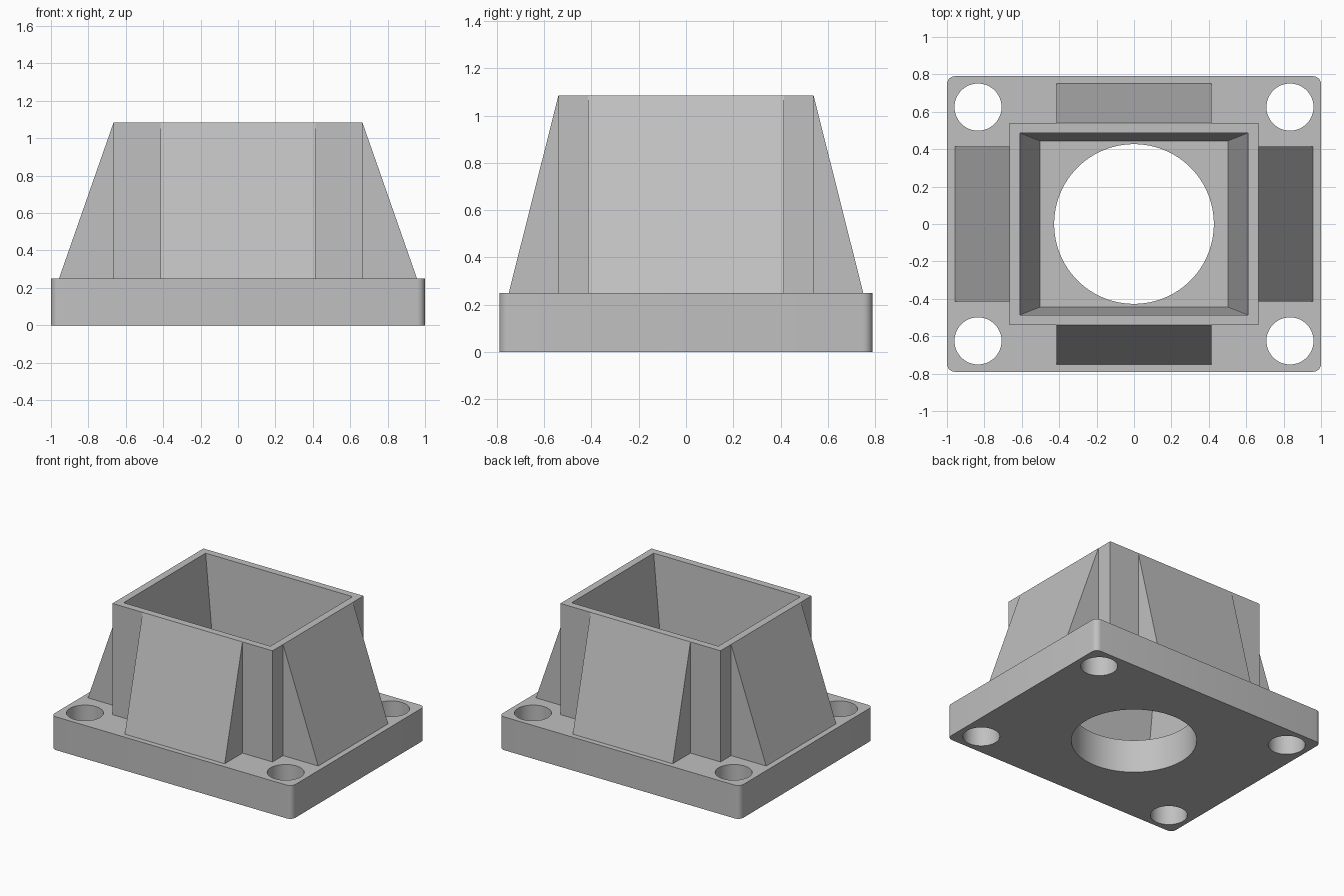
import bpy
import bmesh
from math import radians

cube = bpy.data.objects.get("Cube")
if cube:
    bpy.data.objects.remove(cube)

grey = bpy.data.materials.new("plain grey")
grey.use_nodes = True
COLOUR = (0.53, 0.53, 0.53, 1)
grey.diffuse_color = COLOUR
grey.node_tree.nodes["Principled BSDF"].inputs["Base Color"].default_value = COLOUR

PLATE_TOP, RIM = 0.25, 1.085
WALL_X, WALL_Y = 0.665, 0.54
RIB_HALF = 0.415


def add_object(name, bm):
    bmesh.ops.recalc_face_normals(bm, faces=bm.faces)
    mesh = bpy.data.meshes.new(name)
    bm.to_mesh(mesh)
    bm.free()
    mesh.materials.append(grey)
    obj = bpy.data.objects.new(name, mesh)
    bpy.context.collection.objects.link(obj)
    return obj


def apply_modifiers(obj):
    bpy.ops.object.select_all(action='DESELECT')
    obj.select_set(True)
    bpy.context.view_layer.objects.active = obj
    for mod in list(obj.modifiers):
        bpy.ops.object.modifier_apply(modifier=mod.name)


def cylinder(bm, x, y, radius, sides):
    made = bmesh.ops.create_cone(bm, cap_ends=True, segments=sides, radius1=radius,
                                 radius2=radius, depth=1)
    bmesh.ops.translate(bm, verts=made["verts"], vec=(x, y, 0))


# Base plate with rounded corners
bm = bmesh.new()
bmesh.ops.create_cube(bm, size=1)
bmesh.ops.scale(bm, verts=bm.verts, vec=(2, 1.58, PLATE_TOP))
bmesh.ops.translate(bm, verts=bm.verts, vec=(0, 0, PLATE_TOP / 2))
uprights = [e for e in bm.edges if abs(e.verts[0].co.z - e.verts[1].co.z) > 0.1]
bmesh.ops.bevel(bm, geom=uprights, offset=0.042, segments=6, profile=0.5, affect='EDGES')
plate = add_object("base_plate", bm)

# Centre bore and four bolt holes
bm = bmesh.new()
cylinder(bm, 0, 0, 0.427, 96)
for sx in (-1, 1):
    for sy in (-1, 1):
        cylinder(bm, sx * 0.834, sy * 0.625, 0.126, 48)
cutter = add_object("hole_cutter", bm)
cutter.hide_render = True
cut = plate.modifiers.new("holes", 'BOOLEAN')
cut.operation = 'DIFFERENCE'
cut.solver = 'EXACT'
cut.object = cutter
apply_modifiers(plate)
bpy.data.objects.remove(cutter)
bpy.ops.object.shade_smooth_by_angle(angle=radians(30))

# Rectangular socket, straight outside and tapered inside
bm = bmesh.new()
rings = []
for x, y, z in ((WALL_X, WALL_Y, PLATE_TOP), (WALL_X, WALL_Y, RIM),
                (0.61, 0.487, RIM), (0.503, 0.445, PLATE_TOP)):
    rings.append([bm.verts.new((sx * x, sy * y, z))
                  for sx, sy in ((-1, -1), (1, -1), (1, 1), (-1, 1))])
for a, b in zip(rings, rings[1:] + rings[:1]):
    for i in range(4):
        j = (i + 1) % 4
        bm.faces.new((a[i], a[j], b[j], b[i]))
add_object("socket_wall", bm)


# Wedge-shaped ribs, one on each side of the socket
def rib(name, inner, outer, axis, sign):
    bm = bmesh.new()
    ends = []
    for across in (-RIB_HALF, RIB_HALF):
        loop = []
        for out, z in ((inner, PLATE_TOP), (outer, PLATE_TOP), (inner, RIM)):
            co = (sign * out, across, z) if axis == 'x' else (across, sign * out, z)
            loop.append(bm.verts.new(co))
        bm.faces.new(loop)
        ends.append(loop)
    for i in range(3):
        j = (i + 1) % 3
        bm.faces.new((ends[0][i], ends[0][j], ends[1][j], ends[1][i]))
    add_object(name, bm)


rib("front_rib", WALL_Y, 0.75, 'y', -1)
rib("back_rib", WALL_Y, 0.75, 'y', 1)
rib("right_rib", WALL_X, 0.957, 'x', -1)
rib("left_rib", WALL_X, 0.957, 'x', 1)
